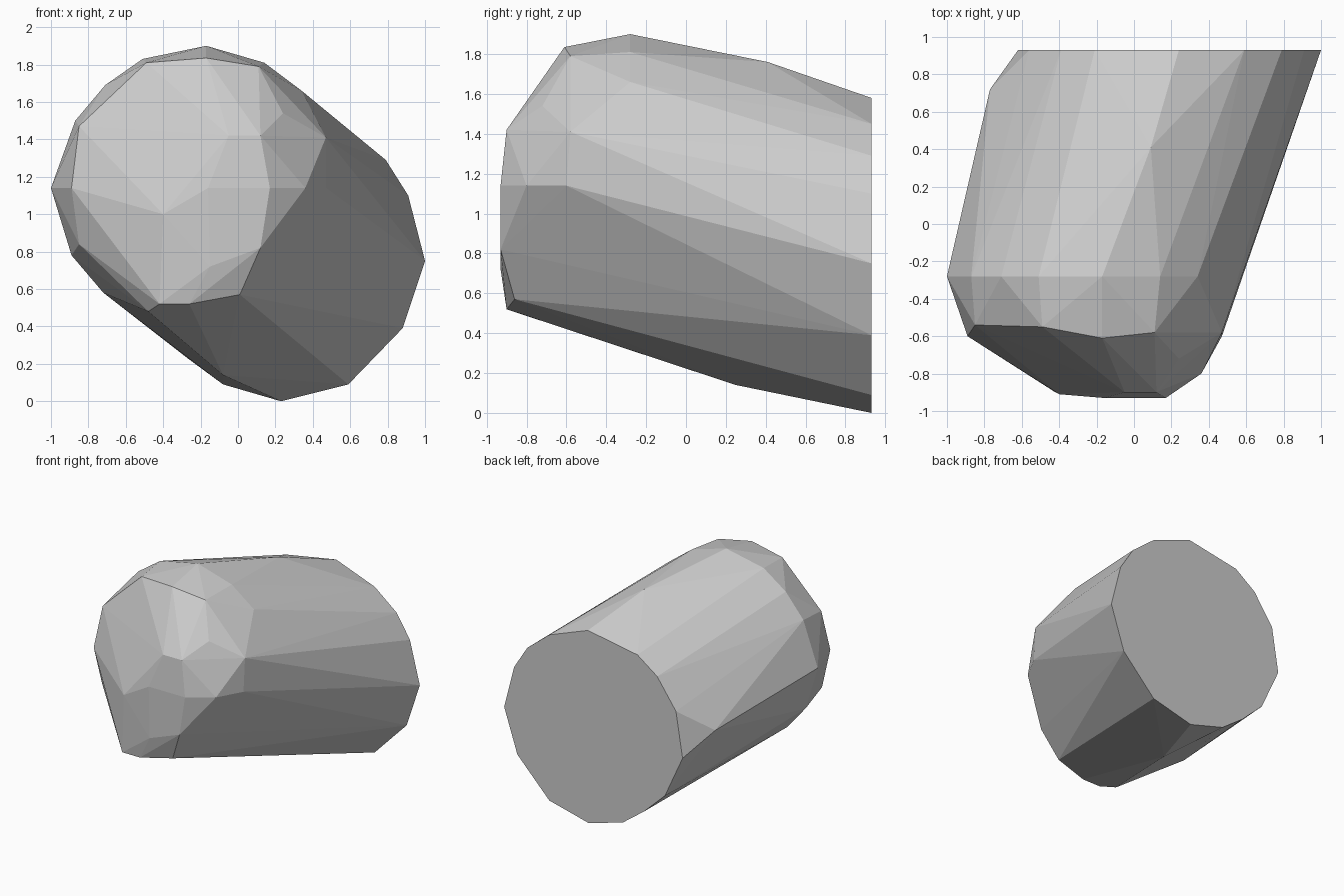
import bpy, bmesh, math

# Flat rear outline (x, z) at y = 0.93
rear = [(0.23, 0), (0.59, 0.09), (0.88, 0.39), (1, 0.75), (0.91, 1.10),
        (0.79, 1.29), (0.59, 1.45), (0.24, 1.58), (-0.21, 1.50), (-0.39, 1.37),
        (-0.56, 1.13), (-0.62, 0.76), (-0.46, 0.41), (-0.27, 0.23), (-0.08, 0.09)]

# Widest ring (x, z) at y = -0.28
shoulder = [(0.34, 1.66), (0.14, 1.81), (-0.17, 1.90), (-0.51, 1.83), (-0.71, 1.69),
            (-0.87, 1.50), (-1, 1.14), (-0.89, 0.78), (-0.72, 0.58)]

# Rim where the sides turn into the nose
rim = [(-0.49, -0.55, 1.81), (-0.17, -0.61, 1.835), (0.11, -0.58, 1.79),
       (0.24, -0.72, 1.54), (0.47, -0.58, 1.41), (0.47, -0.60, 1.14),
       (0.36, -0.80, 1.14), (0.36, -0.55, 0.90), (0.01, -0.86, 0.57),
       (-0.26, -0.90, 0.52), (-0.42, -0.90, 0.52), (-0.48, -0.78, 0.48),
       (-0.85, -0.55, 0.84), (-0.89, -0.60, 1.14), (-0.85, -0.54, 1.47)]

# Blunt front and a few bulges along the body
nose = [(-0.16, -0.93, 1.14), (0.17, -0.93, 1.14), (0.12, -0.93, 0.82),
        (-0.15, -0.93, 0.72), (0.12, -0.90, 1.42), (-0.05, -0.90, 1.42),
        (-0.40, -0.91, 1.0)]
bulges = [(0.09, 0.41, 1.76), (-0.77, 0.72, 0.95), (-0.08, 0.25, 0.14)]

points = [(x, 0.93, z) for x, z in rear] + [(x, -0.28, z) for x, z in shoulder]
points += rim + nose + bulges

# Wrap a convex faceted skin around the rings
bm = bmesh.new()
for p in points:
    bm.verts.new(p)
res = bmesh.ops.convex_hull(bm, input=bm.verts)
loose = [v for v in bm.verts if not v.link_faces]
bmesh.ops.delete(bm, geom=loose, context='VERTS')
bmesh.ops.dissolve_limit(bm, angle_limit=math.radians(1), verts=bm.verts, edges=bm.edges)
bmesh.ops.recalc_face_normals(bm, faces=bm.faces)

mesh = bpy.data.meshes.new("faceted_body")
bm.to_mesh(mesh)
bm.free()
bpy.context.collection.objects.link(bpy.data.objects.new("faceted_body", mesh))
